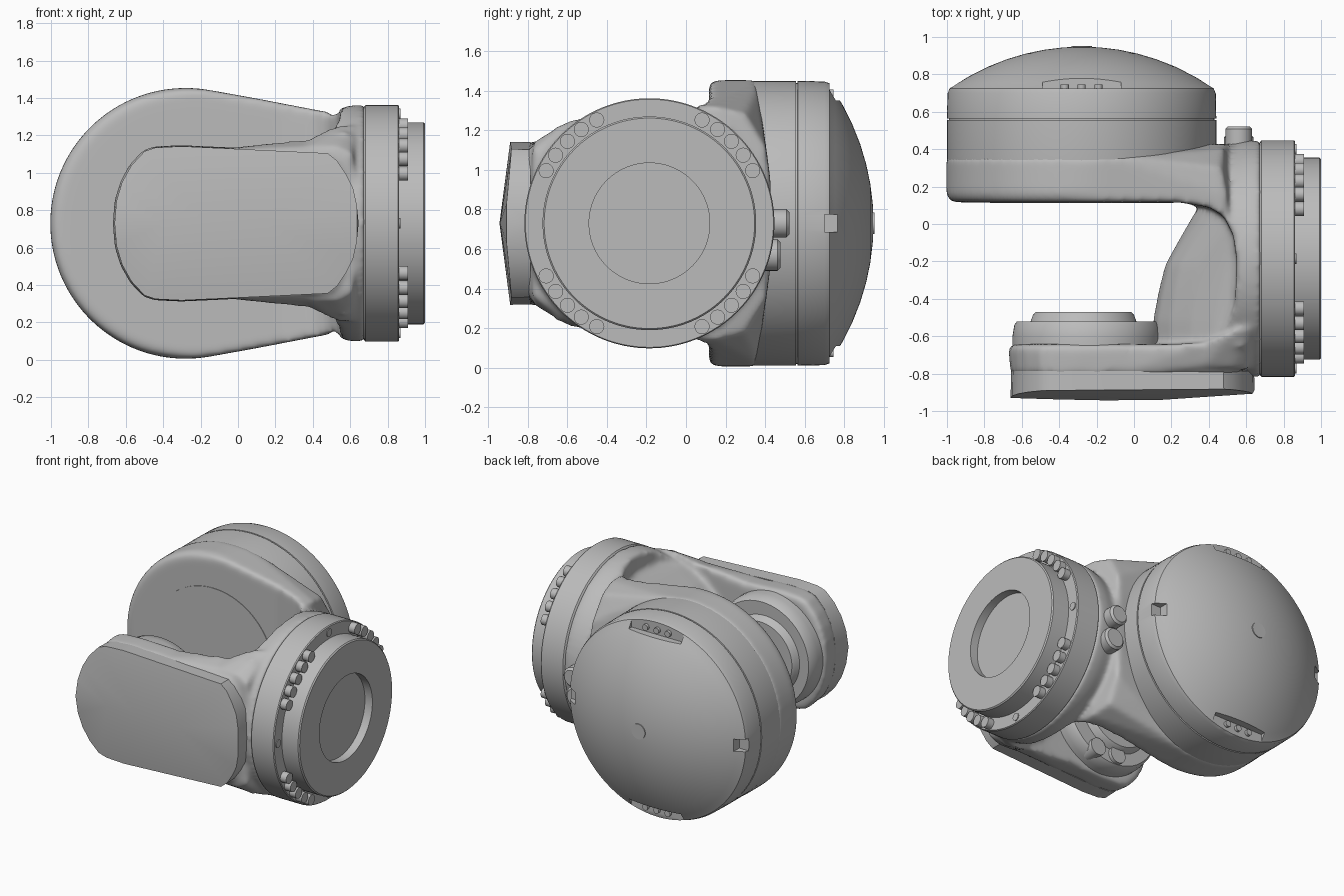
import bpy, bmesh, math
from mathutils import Matrix, Vector

cube = bpy.data.objects.get("Cube")
if cube:
    bpy.data.objects.remove(cube, do_unlink=True)

GREY = bpy.data.materials.new("cast_grey")
GREY.use_nodes = True
GREY.diffuse_color = (0.5, 0.5, 0.5, 1)
GREY.node_tree.nodes["Principled BSDF"].inputs["Base Color"].default_value = (0.5, 0.5, 0.5, 1)

MID = 0.73          # height of both main axes
DRUM_X = -0.28      # drum axis
FLANGE_Y = -0.185   # flange axis
TURN = {"X": Matrix.Rotation(math.pi / 2, 4, "Y"),
        "Y": Matrix.Rotation(-math.pi / 2, 4, "X")}


def shade(ob, angle=32):
    ob.data.shade_smooth()
    ob.data.set_sharp_from_angle(angle=math.radians(angle))


def finish(name, bm):
    bmesh.ops.recalc_face_normals(bm, faces=bm.faces)
    mesh = bpy.data.meshes.new(name)
    bm.to_mesh(mesh)
    bm.free()
    mesh.materials.append(GREY)
    ob = bpy.data.objects.new(name, mesh)
    bpy.context.collection.objects.link(ob)
    shade(ob)
    return ob


def lathe(name, profile, axis, centre, steps=96):
    """Spin (radius, distance) points round an axis; open ends are capped."""
    bm = bmesh.new()
    rings = []
    for r, t in profile:
        rings.append([bm.verts.new((r * math.cos(a), r * math.sin(a), t))
                      for a in (2 * math.pi * i / steps for i in range(steps))])
    for lo, hi in zip(rings, rings[1:]):
        for i in range(steps):
            j = (i + 1) % steps
            bm.faces.new((lo[i], lo[j], hi[j], hi[i]))
    bm.faces.new(rings[0])
    bm.faces.new(rings[-1])
    bmesh.ops.transform(bm, matrix=Matrix.Translation(centre) @ TURN[axis], verts=bm.verts)
    return finish(name, bm)


def hull(name, points):
    bm = bmesh.new()
    for p in points:
        bm.verts.new(p)
    out = bmesh.ops.convex_hull(bm, input=bm.verts)
    junk = [g for g in out["geom_interior"] if isinstance(g, bmesh.types.BMVert)]
    bmesh.ops.delete(bm, geom=junk, context="VERTS")
    bmesh.ops.dissolve_limit(bm, angle_limit=0.01, verts=bm.verts, edges=bm.edges)
    return finish(name, bm)


def box(name, lo, hi):
    return hull(name, [(x, y, z) for x in (lo[0], hi[0]) for y in (lo[1], hi[1]) for z in (lo[2], hi[2])])


def circle(axis, centre, r, n=96):
    pts = []
    for i in range(n):
        a = 2 * math.pi * i / n
        c, s = r * math.cos(a), r * math.sin(a)
        pts.append(Vector(centre) + Vector((0, c, s) if axis == "X" else (c, 0, s)))
    return pts


def mirror_z(points):
    """Points given as (x, y, height above the middle), on both sides."""
    return [(x, y, MID + s * dz) for x, y, dz in points for s in (1, -1)]


def combine(ob, operation, tool):
    mod = ob.modifiers.new(operation, "BOOLEAN")
    mod.operation = operation
    mod.solver = "EXACT"
    mod.object = tool
    tool.hide_render = True


def bake(ob, angle=32):
    """Apply the modifiers and remove the helper objects they used."""
    tools = [m.object for m in ob.modifiers if m.type == "BOOLEAN"]
    graph = bpy.context.evaluated_depsgraph_get()
    mesh = bpy.data.meshes.new_from_object(ob.evaluated_get(graph))
    ob.modifiers.clear()
    ob.data = mesh
    for t in tools:
        bpy.data.objects.remove(t, do_unlink=True)
    mesh.materials.clear()
    mesh.materials.append(GREY)
    mesh.polygons.foreach_set("material_index", [0] * len(mesh.polygons))
    shade(ob, angle)


# Fork body: big plate flowing into the round neck
plate = []
for y, r in ((0.116, 0.685), (0.128, 0.707), (0.16, 0.724), (0.36, 0.724)):
    plate += circle("Y", (DRUM_X, y, MID), r)
plate += circle("X", (0.5, FLANGE_Y, MID), 0.59)
plate += mirror_z([(0.5, -0.1, 0.595), (0.5, 0.15, 0.59), (0.47, 0.3, 0.555),
                   (0.3, 0.385, 0.5), (0.48, 0.405, 0.38), (0.5, 0.43, 0.2)])
fork = hull("fork_body", plate)

collar_pts = []
for x, r in ((0.42, 0.585), (0.5, 0.602), (0.55, 0.619), (0.6, 0.63), (0.68, 0.632)):
    collar_pts += circle("X", (x, FLANGE_Y, MID), r)
combine(fork, "UNION", hull("collar", collar_pts))

# Opening between the two arms
gap = [(-1.3, 0.116), (0.24, 0.116), (0.4, 0.09), (0.48, 0.04), (0.53, -0.06), (0.55, -0.2),
       (0.54, -0.42), (0.5, -0.53), (0.42, -0.6), (0.3, -0.635), (-1.3, -0.645)]
bm = bmesh.new()
face = bm.faces.new([bm.verts.new((x, y, -0.3)) for x, y in gap])
ext = bmesh.ops.extrude_face_region(bm, geom=[face])
bmesh.ops.translate(bm, vec=(0, 0, 2.2), verts=[v for v in ext["geom"] if isinstance(v, bmesh.types.BMVert)])
combine(fork, "DIFFERENCE", finish("gap_cutter", bm))

# Sloping web that fills the root of the fork, deepest at mid height
web = [(0.33, 0.07), (0.29, -0.02), (0.22, -0.12), (0.165, -0.22), (0.13, -0.36), (0.1, -0.52), (0.1, -0.66)]
layers = [(0, 0), (0.12, 0.05), (0.24, 0.2), (0.34, 0.42), (0.43, 0.7), (0.5, 1)]
web_pts = [(x + (0.57 - x) * k, y, dz) for x, y in web for dz, k in layers]
web_pts += [(0.62, y, dz) for y in (0.07, -0.66) for dz in (0.0, 0.45)]
combine(fork, "UNION", hull("root_web", mirror_z(web_pts)))

# Front arm, sharing its outline with the cover
half = [(-0.66, 0.0), (-0.65, 0.12), (-0.62, 0.22), (-0.57, 0.31), (-0.5, 0.385), (-0.44, 0.405),
        (-0.3, 0.412), (0.48, 0.375), (0.53, 0.335), (0.58, 0.26), (0.615, 0.19), (0.635, 0.1), (0.645, 0.0)]
outline = half + [(x, -z) for x, z in half if z]


def arm_ring(y, grow, x_max=9):
    return [(min(-0.01 + (x + 0.01) * grow, x_max), y, MID + z * grow) for x, z in outline]


combine(fork, "UNION", hull("arm_core", arm_ring(-0.8, 1.0, 0.56) + arm_ring(-0.66, 1.02, 0.56)
                            + arm_ring(-0.642, 0.99, 0.56)))

# Two steps of flare widening the front arm into the neck
flare = [[(0.0, -0.65, 0.41), (0.0, -0.78, 0.4)],
         [(0.37, -0.635, 0.45), (0.37, -0.765, 0.41)],
         [(0.53, -0.57, 0.53), (0.53, -0.77, 0.41), (0.62, -0.55, 0.53), (0.62, -0.78, 0.36)]]
for near, far in zip(flare, flare[1:]):
    combine(fork, "UNION", hull("arm_flare", mirror_z(near + far)))
remesh = fork.modifiers.new("blend", "REMESH")
remesh.mode = "VOXEL"
remesh.voxel_size = 0.016
smooth = fork.modifiers.new("soften", "SMOOTH")
smooth.factor = 0.5
smooth.iterations = 14
bake(fork, 60)

# Front cover with a shallow ridge along its middle
front = [(x, -0.93 + 0.02 * max(x, 0) + 0.1 * abs(z), MID + z) for x, z in outline]
ridge = [(-0.4, -0.938, MID), (-0.15, -0.943, MID), (0.15, -0.94, MID), (0.645, -0.885, MID)]
hull("arm_cover", arm_ring(-0.785, 0.995) + [p for p in front if p[0] < 0.64] + ridge)

# Inner bearing boss on the front arm
lathe("bearing_base", [(0.4, -0.68), (0.4, -0.6), (0.39, -0.54), (0.375, -0.52)], "Y", (-0.25, 0, MID))
lathe("bearing_boss", [(0.31, -0.6), (0.27, -0.485), (0.255, -0.47)], "Y", (-0.27, 0, MID))
for x in (-0.28, -0.11):
    lathe("boss_screw", [(0.062, -0.6), (0.062, -0.495)], "Y", (x, 0, 0.42), 24)

# Drum with a seam groove and domed cap
DOME_R, APEX = 1.224, 0.948
dome = [(r, APEX - DOME_R + math.sqrt(DOME_R ** 2 - r ** 2))
        for r in (0.69, 0.66, 0.6, 0.5, 0.4, 0.3, 0.2, 0.1, 0.02)]
drum = lathe("drum", [(0.7, 0.2), (0.72, 0.35), (0.72, 0.555), (0.71, 0.557), (0.71, 0.563),
                      (0.72, 0.565), (0.717, 0.7), (0.708, 0.725)] + dome, "Y", (DRUM_X, 0, MID), 128)
for s in (1, -1):
    zs = sorted((MID + s * 0.62, MID + s * 0.9))
    pocket = hull("pocket_cutter", [(DRUM_X + s2 * w, y, z) for s2 in (1, -1) for z in zs
                                    for w, y in ((0.21, 0.725), (0.16, 0.79), (0.16, 0.9), (0.21, 0.9))])
    combine(drum, "DIFFERENCE", pocket)
    xs = sorted((DRUM_X + s * 0.64, DRUM_X + s * 0.9))
    combine(drum, "DIFFERENCE", box("notch_cutter", (xs[0], 0.7, MID - 0.045), (xs[1], 0.78, MID + 0.045)))
bake(drum)
for s in (1, -1):
    for dx in (-0.09, 0, 0.09):
        lathe("pocket_screw", [(0.022, 0.71), (0.022, 0.745)], "Y", (DRUM_X + dx, 0, MID + s * 0.655), 16)
lathe("dome_button", [(0.055, 0.92), (0.055, 0.952)], "Y", (DRUM_X, 0, MID), 32)
lathe("drum_face_disc", [(0.49, 0.15), (0.49, 0.112)], "Y", (DRUM_X, 0, MID))

# Output flange with a recessed centre
lathe("flange_ring", [(0.6, 0.66), (0.628, 0.677), (0.632, 0.681), (0.632, 0.855), (0.627, 0.862), (0.5, 0.862)],
      "X", (0, FLANGE_Y, MID), 128)
lathe("output_disc", [(0.54, 0.85), (0.54, 0.992), (0.532, 1.0), (0.305, 1.0), (0.305, 0.94)],
      "X", (0, FLANGE_Y, MID), 128)


def on_flange(angle, r=0.586):
    a = math.radians(angle)
    return (0, FLANGE_Y + r * math.cos(a), MID + r * math.sin(a))


# Five bolts in each quarter and a dowel between the groups
for quarter in range(4):
    for k in range(5):
        lathe("flange_bolt", [(0.038, 0.85), (0.038, 0.91)], "X", on_flange(quarter * 90 + 27 + 9 * k), 20)
    lathe("dowel_pin", [(0.028, 0.85), (0.028, 0.868)], "X", on_flange(quarter * 90), 20)

# Cable connectors on the back of the neck
for z, r, end in ((MID, 0.072, 0.522), (0.57, 0.08, 0.478)):
    lathe("connector", [(r, 0.36), (r, end - 0.015), (r - 0.015, end)], "Y", (0.56, 0, z), 32)
